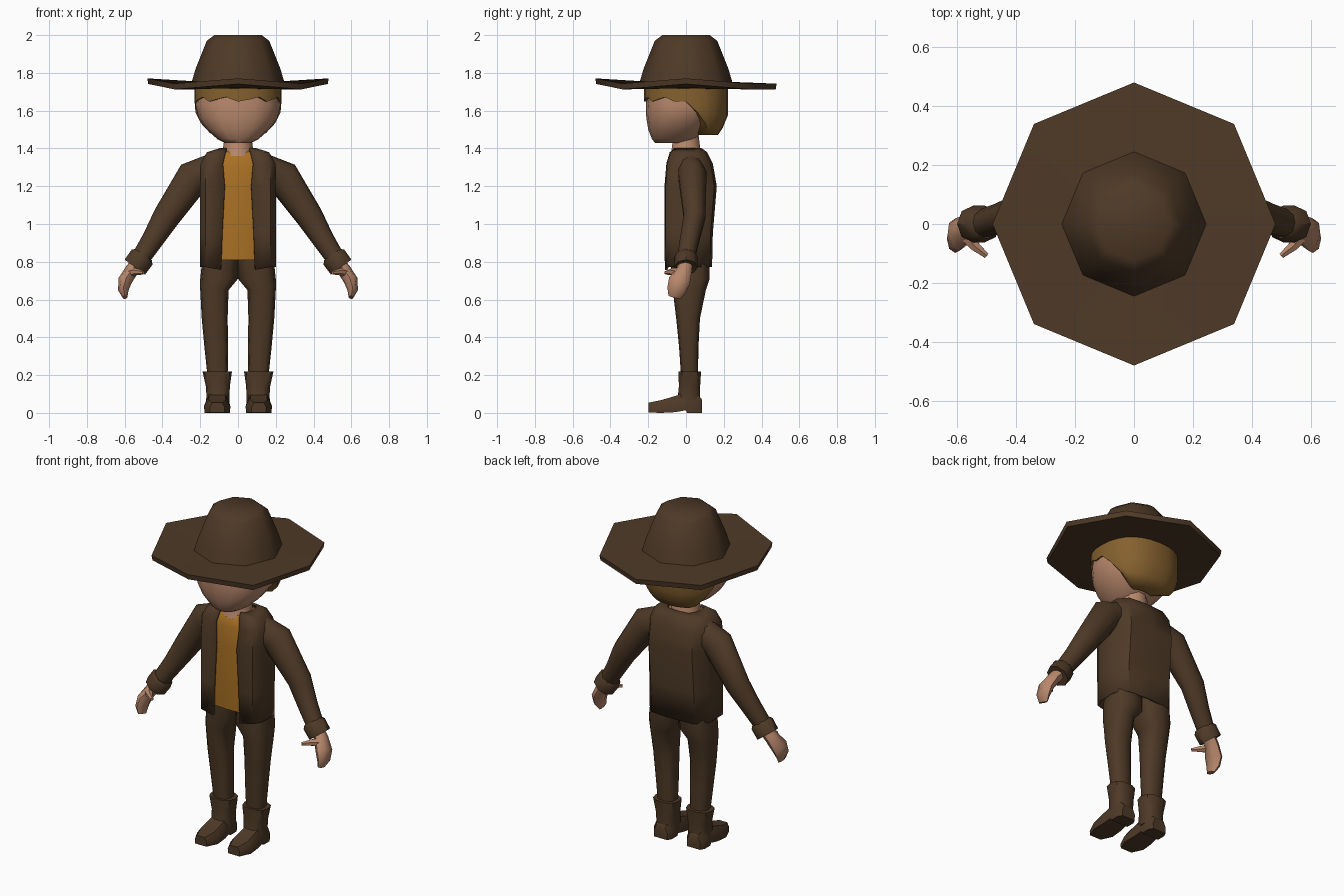
import bpy, bmesh, math
from mathutils import Vector

if "Cube" in bpy.data.objects:
    bpy.data.objects.remove(bpy.data.objects["Cube"])


def material(name, rgb):
    m = bpy.data.materials.new(name)
    m.diffuse_color = (*rgb, 1)
    m.use_nodes = True
    m.node_tree.nodes["Principled BSDF"].inputs["Base Color"].default_value = m.diffuse_color
    return m


BROWN = material("dark brown cloth", (0.077, 0.042, 0.020))
SHIRT = material("ochre shirt", (0.400, 0.165, 0.018))
SKIN = material("skin", (0.480, 0.245, 0.150))
HAIR = material("hair brown", (0.235, 0.120, 0.028))


def loft(name, rings, mat, closed=True, caps=(True, True), angle=45, mirror=False, shell=0):
    """Skin a list of equal-length point rings."""
    bm = bmesh.new()
    rows = [[bm.verts.new(p) for p in r] for r in rings]
    n = len(rows[0])
    for a, b in zip(rows, rows[1:]):
        for i in range(n if closed else n - 1):
            j = (i + 1) % n
            bm.faces.new((a[i], a[j], b[j], b[i]))
    if caps[0]:
        bm.faces.new(rows[0])
    if caps[1]:
        bm.faces.new(rows[-1])
    bmesh.ops.recalc_face_normals(bm, faces=bm.faces)
    me = bpy.data.meshes.new(name)
    bm.to_mesh(me)
    bm.free()
    me.materials.append(mat)
    me.shade_smooth()
    me.set_sharp_from_angle(angle=math.radians(angle))
    ob = bpy.data.objects.new(name, me)
    bpy.context.collection.objects.link(ob)
    if shell:
        s = ob.modifiers.new("thickness", 'SOLIDIFY')
        s.thickness = shell
        s.offset = -1
    if mirror:
        ob.modifiers.new("mirror", 'MIRROR')
    return ob


def spow(v, e):
    return math.copysign(abs(v) ** e, v)


def oval(z, x0, x1, y0, y1, n=12, e=0.8):
    """Horizontal rounded ring inside a box; e < 1 is squarer."""
    return [((x0 + x1) / 2 + (x1 - x0) / 2 * spow(math.cos(t), e),
             (y0 + y1) / 2 + (y1 - y0) / 2 * spow(math.sin(t), e), z)
            for t in (2 * math.pi * i / n for i in range(n))]


def tube(path, n=8):
    """Rings along a path of (x, y, z, in-plane radius, y radius)."""
    pts = [Vector(p[:3]) for p in path]
    rings = []
    for i, p in enumerate(path):
        d = (pts[min(i + 1, len(pts) - 1)] - pts[max(i - 1, 0)]).normalized()
        v = d.cross(Vector((0, 1, 0))).normalized()
        u = v.cross(d)
        rings.append([pts[i] + v * p[3] * math.cos(t) + u * p[4] * math.sin(t)
                      for t in (2 * math.pi * k / n for k in range(n))])
    return rings


# Hat: eight-sided lathe, brim lifted at the sides and front
def hat_ring(r, z, lift=0):
    out = []
    for k in range(8):
        t = k * math.pi / 4
        up = lift if k in (0, 4, 6) else 0
        out.append((r * math.cos(t), r * math.sin(t), z + up))
    return out


loft("hat", [hat_ring(0.22, 1.718), hat_ring(0.30, 1.714, 0.006), hat_ring(0.475, 1.713, 0.028),
             hat_ring(0.48, 1.743, 0.028), hat_ring(0.245, 1.752), hat_ring(0.225, 1.82),
             hat_ring(0.165, 1.97), hat_ring(0.125, 2.0)], BROWN, angle=50)

# Head and neck
loft("head", [oval(z, -w, w, f, b, 16, 0.85) for z, w, f, b in (
    (1.43, 0.07, -0.165, 0.0), (1.45, 0.11, -0.18, 0.05), (1.50, 0.165, -0.20, 0.10),
    (1.56, 0.208, -0.21, 0.15), (1.63, 0.225, -0.213, 0.18), (1.73, 0.21, -0.20, 0.18))], SKIN)
loft("neck", [oval(z, -r, r, -r, r, 10, 1) for z, r in
              ((1.36, 0.09), (1.395, 0.08), (1.47, 0.07))], SKIN)

# Hair: cap with a jagged fringe, falling low at the back
def hair_scale(z):
    if z > 1.58:
        return 1.0
    return 1.0 - 0.24 * ((1.58 - z) / 0.11) ** 1.5


N = 28
hair_rows = []
for f in (0, 0.3, 0.6, 0.85, 1, 1.001):
    row = []
    for k in range(N):
        t = 2 * math.pi * k / N
        s = math.sin(t)
        low = 1.65 - 0.18 * min(1, s * 1.5) if s > 0 else 1.66 + 0.012 * (k % 3 - 1)
        z = 1.73 + (low - 1.73) * min(f, 1)
        r = hair_scale(z) * (0.5 if f > 1 else 1)
        row.append((0.23 * r * spow(math.cos(t), 0.85), 0.222 * r * spow(s, 0.85), z))
    hair_rows.append(row)
loft("hair", hair_rows, HAIR, caps=(True, False), angle=60)

# Shirt body, seen through the open jacket
loft("shirt", [oval(z, -w, w, f, b, 12, 0.55) for z, w, f, b in (
    (0.81, 0.165, -0.097, 0.10), (0.95, 0.17, -0.102, 0.11), (1.2, 0.17, -0.102, 0.12),
    (1.31, 0.16, -0.093, 0.10), (1.375, 0.13, -0.076, 0.08), (1.39, 0.08, -0.055, 0.06))], SHIRT)


# Jacket: open shell wrapped around the back
def jacket_ring(z, g, w, f, b, dip=0):
    half = [(g, f, z - dip), (w * 0.86, f + 0.006, z), (w, f * 0.6, z), (w, b * 0.45, z),
            (w * 0.72, b * 0.92, z), (0, b, z)]
    return half + [(-x, y, q) for x, y, q in half[-2::-1]]


loft("jacket", [jacket_ring(0.772, 0.09, 0.20, -0.112, 0.138, 0.015),
                jacket_ring(0.95, 0.083, 0.20, -0.114, 0.142),
                jacket_ring(1.2, 0.07, 0.20, -0.114, 0.163),
                jacket_ring(1.32, 0.08, 0.198, -0.104, 0.142),
                jacket_ring(1.38, 0.068, 0.165, -0.086, 0.112),
                jacket_ring(1.402, 0.06, 0.095, -0.062, 0.082)],
     BROWN, closed=False, caps=(False, False), shell=0.015)

# Sleeves, cuffs, hands and thumbs
loft("sleeve", tube([(0.14, 0.025, 1.285, 0.085, 0.07), (0.235, 0.035, 1.25, 0.092, 0.078),
                     (0.38, 0.045, 1.037, 0.072, 0.06), (0.45, 0.02, 0.92, 0.058, 0.053),
                     (0.515, 0.0, 0.82, 0.05, 0.048)], 10), BROWN, mirror=True)
loft("cuff", tube([(0.498, 0, 0.838, 0.052, 0.05), (0.508, 0, 0.824, 0.068, 0.063),
                   (0.546, 0, 0.772, 0.067, 0.062), (0.54, 0, 0.78, 0.042, 0.04)], 8),
     BROWN, mirror=True)
loft("hand", tube([(0.53, 0, 0.795, 0.036, 0.036), (0.563, -0.01, 0.755, 0.036, 0.042),
                   (0.598, -0.035, 0.70, 0.037, 0.058), (0.607, -0.05, 0.65, 0.028, 0.05),
                   (0.598, -0.06, 0.612, 0.013, 0.034)], 8), SKIN, mirror=True)
loft("thumb", tube([(0.575, -0.025, 0.74, 0.026, 0.03), (0.54, -0.075, 0.747, 0.019, 0.019),
                    (0.50, -0.108, 0.742, 0.009, 0.01)], 6), SKIN, mirror=True)

# Trouser legs, meeting at the middle
loft("trouser_leg", [oval(z, a, b, f, k, 12, 0.75) for z, a, b, f, k in (
    (0.18, 0.055, 0.16, -0.025, 0.063), (0.35, 0.052, 0.178, -0.037, 0.066),
    (0.50, 0.055, 0.192, -0.052, 0.074), (0.65, 0.05, 0.20, -0.07, 0.105),
    (0.71, 0.0, 0.20, -0.077, 0.125), (0.85, 0.0, 0.185, -0.08, 0.125))],
     BROWN, mirror=True)

# Boots: flared shaft, and a foot lofted from heel to toe
loft("boot_shaft", [oval(z, a, b, f, k, 10, 0.75) for z, a, b, f, k in (
    (0.05, 0.045, 0.17, -0.055, 0.08), (0.09, 0.045, 0.167, -0.045, 0.077),
    (0.14, 0.043, 0.17, -0.04, 0.077), (0.22, 0.032, 0.188, -0.042, 0.082))],
     BROWN, mirror=True)


def foot_ring(y, w, z0, h):
    half = [(w * 0.95, z0), (w, z0 + (h - z0) * 0.5), (w * 0.65, h)]
    return [(0.11 + x, y, z) for x, z in half] + [(0.11 - x, y, z) for x, z in half[::-1]]


loft("boot_foot", [foot_ring(0.085, 0.045, 0, 0.07), foot_ring(0.06, 0.06, 0, 0.10),
                   foot_ring(0.005, 0.06, 0, 0.11), foot_ring(0.0, 0.06, 0.014, 0.11),
                   foot_ring(-0.055, 0.066, 0.004, 0.09), foot_ring(-0.13, 0.07, 0, 0.068),
                   foot_ring(-0.198, 0.04, 0.002, 0.054)], BROWN, angle=40, mirror=True)
